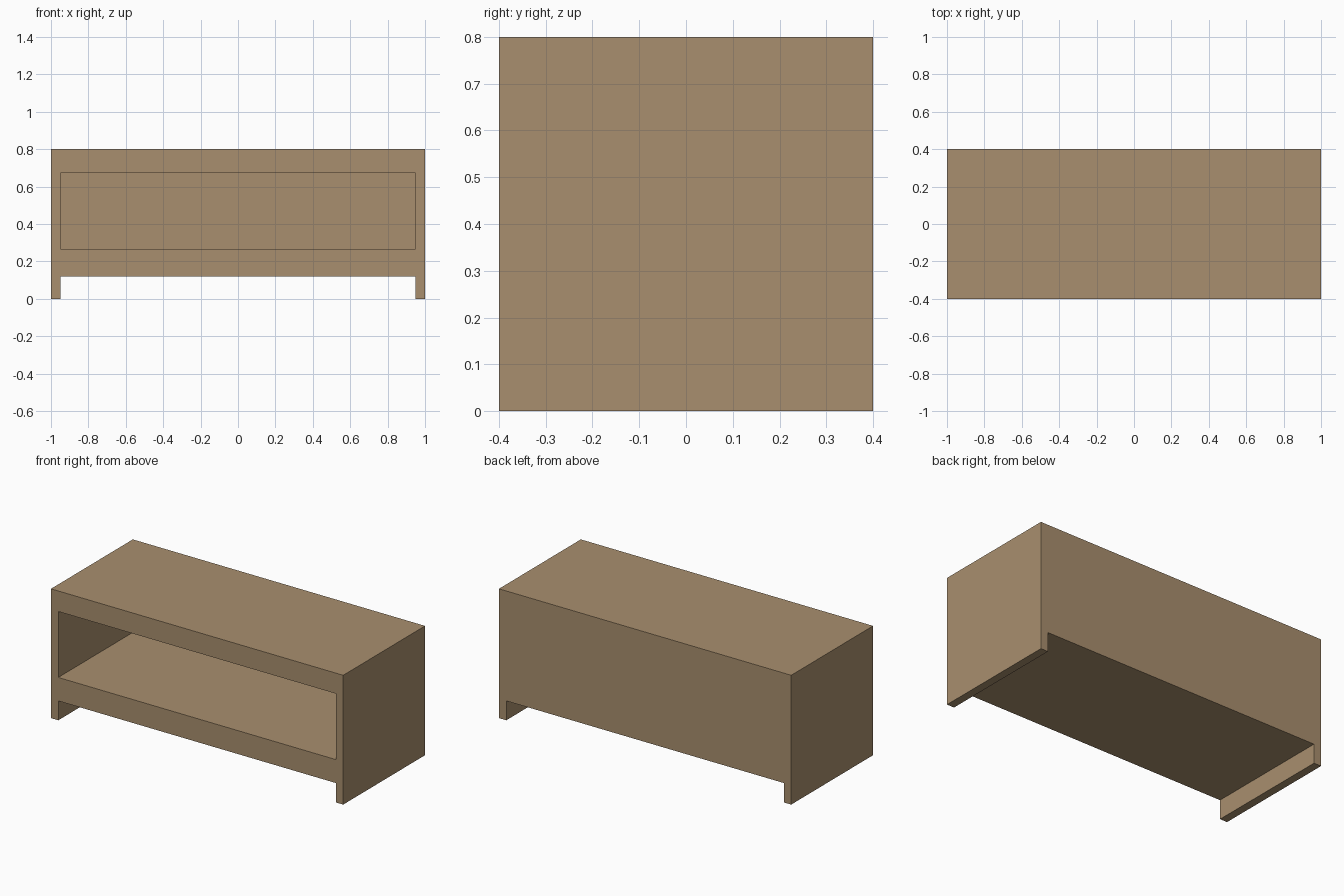
import bpy

if "Cube" in bpy.data.objects:
    bpy.data.objects.remove(bpy.data.objects["Cube"])

W, D, H = 2.0, 0.8, 0.8      # overall size
SIDE = 0.05                  # side panel / leg thickness
BACK = 0.04                  # back panel thickness
INNER = W / 2 - SIDE

wood = bpy.data.materials.new("light_brown_wood")
wood.diffuse_color = (0.397, 0.275, 0.156, 1.0)
wood.use_nodes = True
wood.node_tree.nodes["Principled BSDF"].inputs["Base Color"].default_value = wood.diffuse_color


def box(name, lo, hi):
    """Axis-aligned box between two corners."""
    mid = [(a + b) / 2 for a, b in zip(lo, hi)]
    bpy.ops.mesh.primitive_cube_add(size=1, location=mid)
    ob = bpy.context.object
    ob.name = name
    ob.scale = [b - a for a, b in zip(lo, hi)]
    bpy.ops.object.transform_apply(location=True, rotation=False, scale=True)
    ob.data.materials.append(wood)
    return ob


def carve(target, cutter):
    """Cut a box out of the target and remove the cutter."""
    cutter.hide_render = True
    mod = target.modifiers.new("cut", 'BOOLEAN')
    mod.operation = 'DIFFERENCE'
    mod.solver = 'EXACT'
    mod.object = cutter
    bpy.context.view_layer.objects.active = target
    bpy.ops.object.modifier_apply(modifier=mod.name)
    bpy.data.objects.remove(cutter, do_unlink=True)


# Cabinet: one solid block with flush panels
cabinet = box("cabinet", (-W / 2, -D / 2, 0), (W / 2, D / 2, H))

# Gap under the cabinet, leaving the two side panels as legs
carve(cabinet, box("leg_gap_cutter", (-INNER, -D, -0.2), (INNER, D, 0.12)))

# Open shelf compartment at the front, closed at the back
carve(cabinet, box("shelf_cutter", (-INNER, -D, 0.265), (INNER, D / 2 - BACK, 0.673)))
